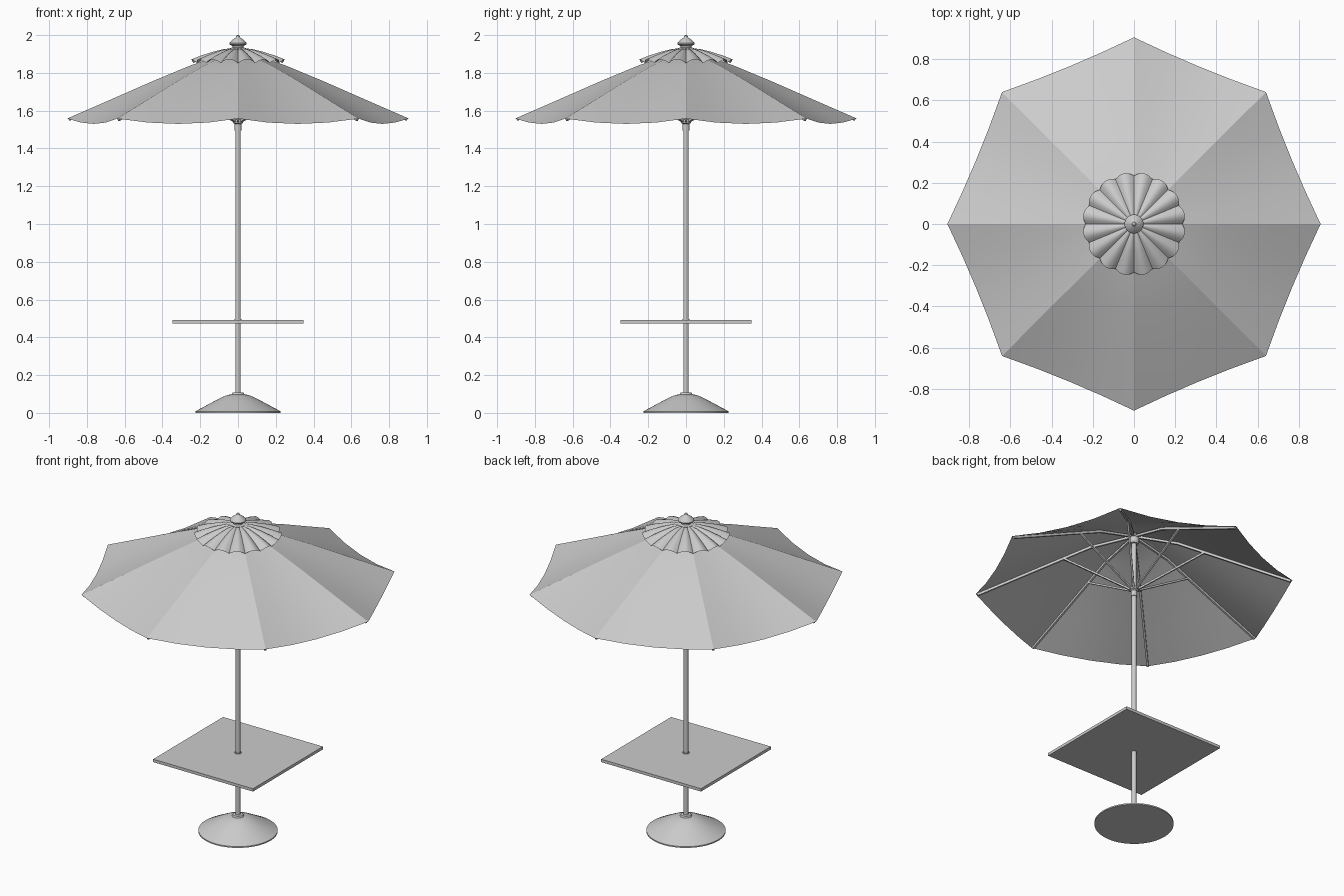
import bpy, bmesh, math
from mathutils import Vector

if "Cube" in bpy.data.objects:
    bpy.data.objects.remove(bpy.data.objects["Cube"])

TAU = 2 * math.pi


def finish(name, bm, angle=30):
    bmesh.ops.recalc_face_normals(bm, faces=bm.faces)
    me = bpy.data.meshes.new(name)
    bm.to_mesh(me)
    bm.free()
    ob = bpy.data.objects.new(name, me)
    bpy.context.collection.objects.link(ob)
    bpy.ops.object.select_all(action='DESELECT')
    ob.select_set(True)
    bpy.context.view_layer.objects.active = ob
    bpy.ops.object.shade_smooth_by_angle(angle=math.radians(angle))
    return ob


def bridge(bm, rings):
    for a, b in zip(rings, rings[1:]):
        n = len(a)
        for i in range(n):
            bm.faces.new((a[i], a[(i + 1) % n], b[(i + 1) % n], b[i]))


def lathe(name, profile, n=32):
    bm = bmesh.new()
    rings = [[bm.verts.new((r * math.cos(TAU * i / n), r * math.sin(TAU * i / n), z))
              for i in range(n)] for r, z in profile]
    bridge(bm, rings)
    bm.faces.new(rings[0])
    bm.faces.new(rings[-1])
    return finish(name, bm)


def rod(name, a, b, w, h):
    # square bar between two points, h measured in the vertical plane
    a, b = Vector(a), Vector(b)
    d = (b - a).normalized()
    side = d.cross(Vector((0, 0, 1))).normalized()
    up = side.cross(d)
    bm = bmesh.new()
    rings = [[bm.verts.new(p + side * sx * w / 2 + up * sy * h / 2)
              for sx, sy in ((-1, -1), (1, -1), (1, 1), (-1, 1))] for p in (a, b)]
    bridge(bm, rings)
    bm.faces.new(rings[0])
    bm.faces.new(rings[1])
    return finish(name, bm)


# base, pole and fittings
lathe("base", [(0.226, 0), (0.226, 0.008), (0.215, 0.014), (0.135, 0.057), (0.085, 0.083),
               (0.055, 0.095), (0.034, 0.098), (0.03, 0.107), (0.014, 0.108)], 40)
lathe("pole", [(0.0145, 0.09), (0.0145, 1.93)], 16)
lathe("table_collar", [(0.019, 0.485), (0.019, 0.498)], 16)
lathe("runner", [(0.018, 1.495), (0.018, 1.53), (0.026, 1.535), (0.026, 1.553), (0.018, 1.556)], 20)
lathe("top_hub", [(0.024, 1.84), (0.03, 1.85), (0.03, 1.875), (0.02, 1.89)], 20)
lathe("finial", [(0.04, 1.918), (0.043, 1.93), (0.028, 1.935), (0.028, 1.942), (0.044, 1.95),
                 (0.046, 1.957), (0.04, 1.966), (0.022, 1.98), (0.012, 1.988),
                 (0.009, 1.996), (0.003, 2.0)], 24)

# table top
bm = bmesh.new()
bmesh.ops.create_cube(bm, size=1)
for v in bm.verts:
    v.co = (v.co.x * 0.694, v.co.y * 0.694, 0.483 + v.co.z * 0.018)
finish("table_top", bm)

# canopy: eight panels sagging between the ribs
PROFILE = [(0.02, 1.905), (0.13, 1.882), (0.25, 1.84), (0.45, 1.757), (0.68, 1.656), (0.905, 1.558)]
bm = bmesh.new()
rings = []
for r, z in PROFILE:
    ring = []
    k = r / 0.905
    for p in range(8):
        a = Vector((math.cos(TAU * p / 8), math.sin(TAU * p / 8), 0)) * r
        b = Vector((math.cos(TAU * (p + 1) / 8), math.sin(TAU * (p + 1) / 8), 0)) * r
        for q in range(4):
            t = q / 4
            bow = 4 * t * (1 - t)
            pt = a.lerp(b, t) * (1 - 0.012 * bow * k)
            pt.z = z - 0.028 * bow * k * k
            ring.append(bm.verts.new(pt))
    rings.append(ring)
bridge(bm, rings)
finish("canopy", bm, 12)

# fluted cap over the vent
LOBES, SUB = 16, 6
bm = bmesh.new()
rings = []
for r, z in [(0.03, 1.928), (0.075, 1.922), (0.13, 1.904), (0.19, 1.88), (0.235, 1.858)]:
    k = r / 0.235
    ring = []
    for i in range(LOBES * SUB):
        ang = TAU * i / (LOBES * SUB)
        arch = math.sin(math.pi * (i % SUB) / SUB)
        rr = r * (1 + 0.065 * arch * k)
        ring.append(bm.verts.new((rr * math.cos(ang), rr * math.sin(ang), z + 0.02 * k * (arch - 0.3))))
    rings.append(ring)
bridge(bm, rings)
finish("vent_cap", bm, 40)

# ribs under the canopy and struts from the runner
for i in range(8):
    c, s = math.cos(TAU * i / 8), math.sin(TAU * i / 8)
    path = [(0.025, 1.885), (0.25, 1.831), (0.895, 1.552)]
    for j in range(2):
        (r0, z0), (r1, z1) = path[j], path[j + 1]
        rod(f"rib_{i}_{j}", (r0 * c, r0 * s, z0), (r1 * c, r1 * s, z1), 0.012, 0.014)
    rod(f"strut_{i}", (0.02 * c, 0.02 * s, 1.543), (0.4 * c, 0.4 * s, 1.764), 0.011, 0.011)
